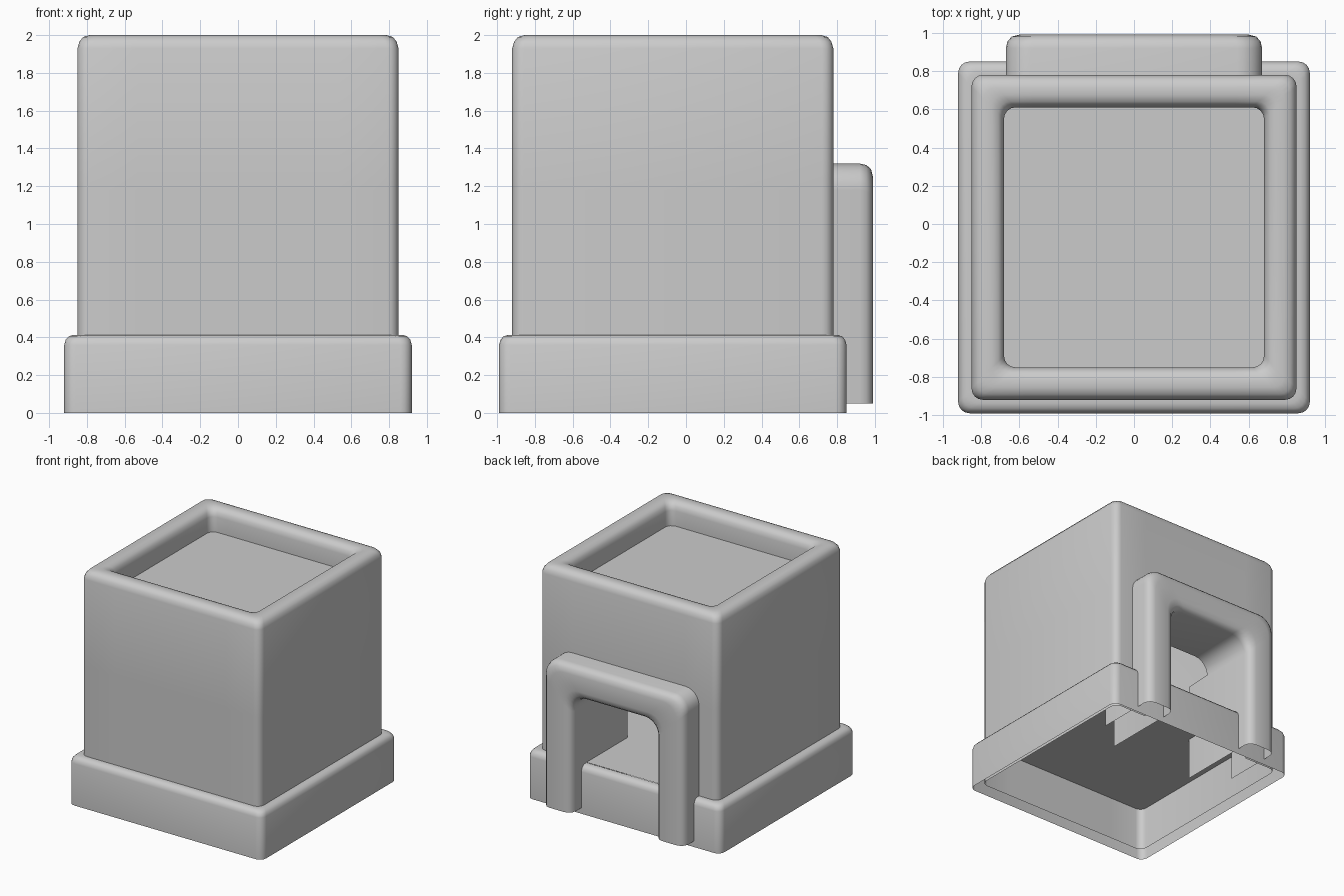
import bpy, bmesh, math

if "Cube" in bpy.data.objects:
    bpy.data.objects.remove(bpy.data.objects["Cube"])

CY = -0.07  # the box parts share this y centre


def rounded_square(h, z, r=0.06, seg=4):
    """Closed loop of points, counter-clockwise from above."""
    pts = []
    for k, (sx, sy) in enumerate([(1, 1), (-1, 1), (-1, -1), (1, -1)]):
        for i in range(seg + 1):
            a = math.radians(90 * (k + i / seg))
            pts.append((sx * (h - r) + r * math.cos(a),
                        CY + sy * (h - r) + r * math.sin(a), z))
    return pts


def loft(name, loops, closed=True, hole=None):
    """Skin a list of loops; hole=(half width, top) opens the back wall."""
    bm = bmesh.new()
    rings = [[bm.verts.new(p) for p in loop] for loop in loops]
    for a, b in zip(rings, rings[1:]):
        n = len(a)
        for i in range(n if closed else n - 1):
            j = (i + 1) % n
            bm.faces.new((a[i], a[j], b[j], b[i]))
    if len(rings) == 1:
        bm.faces.new(rings[0])
    if hole:
        w, top = hole
        for co, no in (((w, 0, 0), (1, 0, 0)), ((-w, 0, 0), (1, 0, 0)),
                       ((0, 0, top), (0, 0, 1))):
            bmesh.ops.bisect_plane(bm, geom=bm.verts[:] + bm.edges[:] + bm.faces[:],
                                   plane_co=co, plane_no=no)
        gone = []
        for f in bm.faces:
            c = f.calc_center_median()
            if c.y > 0.75 and abs(c.x) < w and c.z < top:
                gone.append(f)
        bmesh.ops.delete(bm, geom=gone, context='FACES')
    me = bpy.data.meshes.new(name)
    bm.to_mesh(me)
    bm.free()
    ob = bpy.data.objects.new(name, me)
    bpy.context.collection.objects.link(ob)
    bpy.ops.object.select_all(action='DESELECT')
    ob.select_set(True)
    bpy.context.view_layer.objects.active = ob
    bpy.ops.object.shade_smooth_by_angle(angle=math.radians(40))
    return ob


# Hollow body with a rounded rim that turns down into the top recess
body = [(0.85, 0.04), (0.85, 1.93), (0.84, 1.965), (0.82, 1.99), (0.785, 2.0),
        (0.745, 2.0), (0.71, 1.99), (0.69, 1.965), (0.68, 1.93), (0.68, 1.79)]
loft("body", [rounded_square(h, z) for h, z in body], hole=(0.53, 1.18))

# Plate at the bottom of the recess, and floor inside the body
loft("top_plate", [rounded_square(0.685, 1.80)])
loft("floor", [rounded_square(0.85, 0.415)])

# Plinth skirt around the foot, open underneath
skirt = [(0.92, 0.0), (0.92, 0.36), (0.912, 0.388), (0.895, 0.406),
         (0.87, 0.413), (0.85, 0.413)]
loft("base_skirt", [rounded_square(h, z) for h, z in skirt])


# Door frame: upside-down U with a rounded front, running into the body
def arch_curve(t, y, y_top, r=0.13, seg=6):
    w, top = 0.40 + t, 1.05 + t
    half = [(-w, y, 0.05), (-w, y, top - r - 0.01)]
    for i in range(seg + 1):
        a = math.radians(180 - 90 * i / seg)
        half.append((-w + r + r * math.cos(a), y_top, top - r + r * math.sin(a)))
    return half + [(-x, yy, z) for x, yy, z in reversed(half)]


section = [(0.27, 0.44, 0.44), (0.27, 0.92, 0.92), (0.262, 0.955, 0.955),
           (0.24, 0.98, 0.98), (0.20, 0.99, 0.99), (0.07, 0.99, 0.99),
           (0.03, 0.98, 0.98), (0.008, 0.955, 0.955), (0.0, 0.92, 0.92),
           (0.0, 0.22, 0.45)]
loft("door_frame", [arch_curve(*s) for s in section], closed=False)
